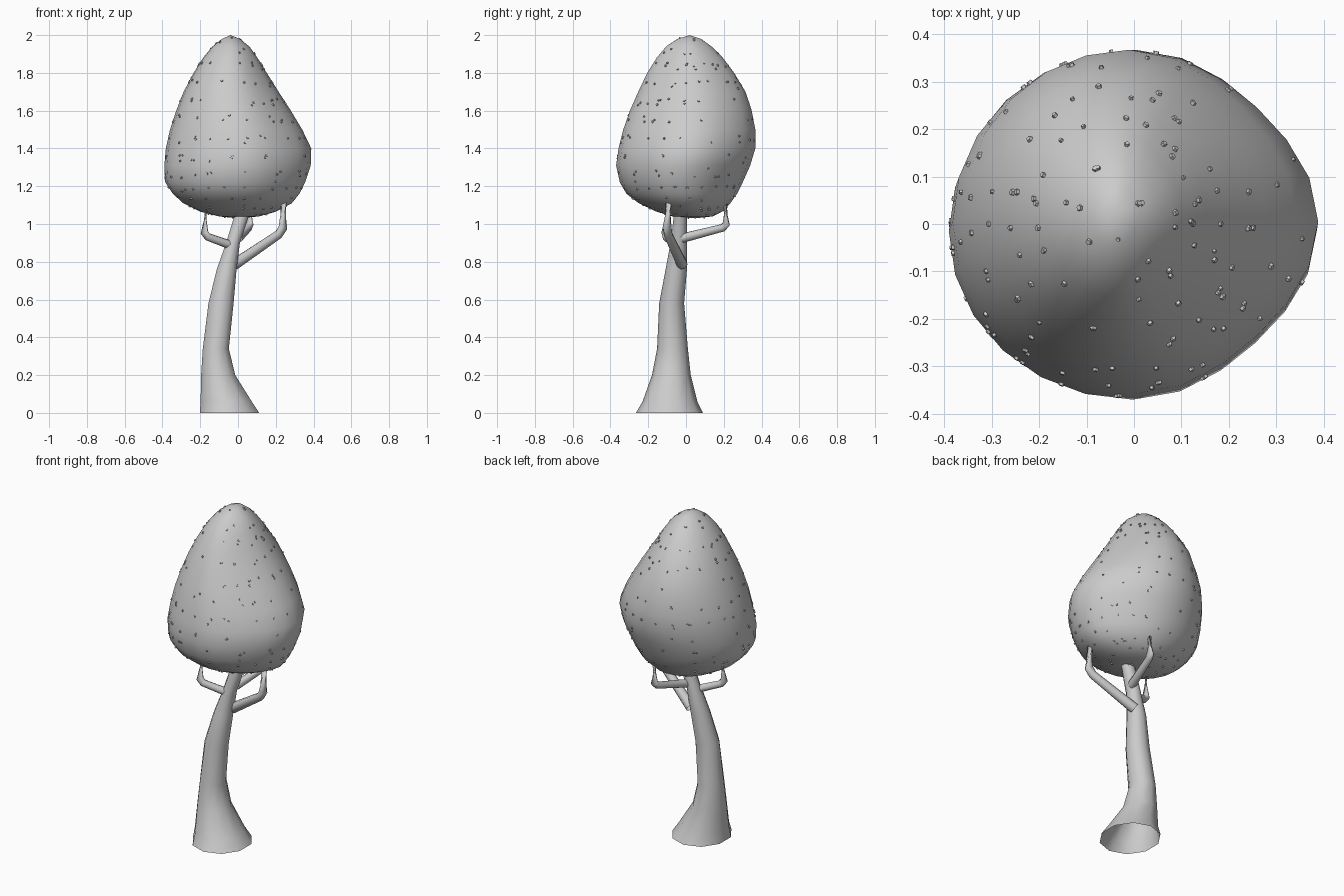
import bpy, bmesh, math, random
from mathutils import Vector

if "Cube" in bpy.data.objects:
    bpy.data.objects.remove(bpy.data.objects["Cube"])

random.seed(4)


def finish(bm, name, smooth=True):
    bmesh.ops.recalc_face_normals(bm, faces=bm.faces)
    me = bpy.data.meshes.new(name)
    bm.to_mesh(me)
    bm.free()
    ob = bpy.data.objects.new(name, me)
    bpy.context.collection.objects.link(ob)
    for p in me.polygons:
        p.use_smooth = smooth
    return ob


def bridge(bm, rings):
    n = len(rings[0])
    for a, b in zip(rings, rings[1:]):
        for i in range(n):
            j = (i + 1) % n
            bm.faces.new((a[i], a[j], b[j], b[i]))


def loft(name, sections, n, pinch=0.0, top=None, bottom=None):
    """Skin rings given as (z, xmin, xmax, ymin, ymax), with optional pole points."""
    bm = bmesh.new()
    rings = []
    for z, x0, x1, y0, y1 in sections:
        ring = []
        for i in range(n):
            a = 2 * math.pi * (i + 0.5 * (n < 12)) / n
            k = 1 - pinch * math.sin(2 * a) ** 2 * (math.cos(a) > 0)
            ring.append(bm.verts.new(((x0 + x1) / 2 + k * (x1 - x0) / 2 * math.cos(a),
                                      (y0 + y1) / 2 + k * (y1 - y0) / 2 * math.sin(a), z)))
        rings.append(ring)
    bridge(bm, rings)
    for pole, ring in ((top, rings[-1]), (bottom, rings[0])):
        if pole:
            p = bm.verts.new(pole)
            for i in range(n):
                bm.faces.new((ring[i], ring[(i + 1) % n], p))
    return finish(bm, name)


def branch(name, points, radii, n=8):
    """Bent tube along a path, with mitred joints."""
    bm = bmesh.new()
    pts = [Vector(p) for p in points]
    rings = []
    for i, p in enumerate(pts):
        d0 = (p - pts[max(i - 1, 0)]).normalized()
        d1 = (pts[min(i + 1, len(pts) - 1)] - p).normalized()
        q = (d0 + d1).to_track_quat('Z', 'Y')
        rings.append([bm.verts.new(p + q @ Vector((radii[i] * math.cos(t), radii[i] * math.sin(t), 0)))
                      for t in (2 * math.pi * k / n for k in range(n))])
    bridge(bm, rings)
    bm.faces.new(rings[-1])
    return finish(bm, name)


# Leaning trunk, flared and open at the foot
loft("trunk", [
    (0.00, -0.21, 0.12, -0.265, 0.09),
    (0.06, -0.205, 0.08, -0.23, 0.06),
    (0.20, -0.20, -0.01, -0.18, 0.025),
    (0.34, -0.19, -0.045, -0.153, 0.01),
    (0.58, -0.16, -0.02, -0.142, -0.01),
    (0.76, -0.115, -0.005, -0.108, 0.005),
    (0.90, -0.065, 0.012, -0.082, 0.006),
    (1.03, -0.025, 0.055, -0.066, 0.006),
    (1.08, -0.01, 0.065, -0.06, 0.006)], 10, top=(0.03, -0.03, 1.08))

# Three elbowed branches holding the crown
branch("branch_right", [(-0.02, -0.02, 0.785), (0.215, -0.095, 0.945), (0.238, -0.1, 0.98),
                        (0.24, -0.092, 1.12)], [0.03, 0.024, 0.024, 0.018])
branch("branch_left", [(-0.03, -0.05, 0.885), (-0.16, -0.105, 0.932), (-0.178, -0.11, 0.955),
                       (-0.168, -0.1, 1.12)], [0.024, 0.021, 0.021, 0.016])
branch("branch_back", [(0.0, -0.02, 0.925), (0.055, 0.195, 0.98), (0.062, 0.213, 1.0),
                       (0.065, 0.208, 1.12)], [0.025, 0.021, 0.021, 0.016])

# Egg-shaped crown
crown = loft("crown", [
    (1.04, -0.10, 0.11, -0.07, 0.14),
    (1.065, -0.20, 0.20, -0.155, 0.19),
    (1.11, -0.29, 0.285, -0.25, 0.235),
    (1.16, -0.345, 0.325, -0.315, 0.27),
    (1.22, -0.385, 0.355, -0.35, 0.30),
    (1.31, -0.39, 0.385, -0.37, 0.34),
    (1.40, -0.382, 0.388, -0.357, 0.367),
    (1.50, -0.36, 0.34, -0.332, 0.367),
    (1.60, -0.327, 0.28, -0.297, 0.348),
    (1.70, -0.288, 0.215, -0.253, 0.315),
    (1.80, -0.235, 0.152, -0.205, 0.255),
    (1.88, -0.185, 0.103, -0.155, 0.195),
    (1.94, -0.135, 0.06, -0.105, 0.135),
    (1.98, -0.085, 0.01, -0.045, 0.08)],
    24, pinch=0.06, top=(-0.04, 0.02, 2.0), bottom=(0.0, 0.05, 1.03))

# Tiny leaf flakes scattered over the crown
bm = bmesh.new()
faces = list(crown.data.polygons)
for f in random.choices(faces, weights=[p.area for p in faces], k=240):
    vs = [crown.data.vertices[i].co for i in f.vertices]
    w = [random.random() + 0.05 for _ in vs]
    pos = sum((v * k for v, k in zip(vs, w)), Vector()) / sum(w)
    q = f.normal.to_track_quat('Z', 'Y')
    r = random.uniform(0.005, 0.008)
    spin = random.uniform(0, 6.28)
    rings = [[bm.verts.new(pos + q @ Vector((s * r * math.cos(spin + k * 1.2566),
                                             s * r * math.sin(spin + k * 1.2566), h)))
              for k in range(5)] for s, h in ((1, -0.003), (0.8, 0.006))]
    bridge(bm, rings)
    bm.faces.new(rings[1])
finish(bm, "leaf_flakes", smooth=False)
